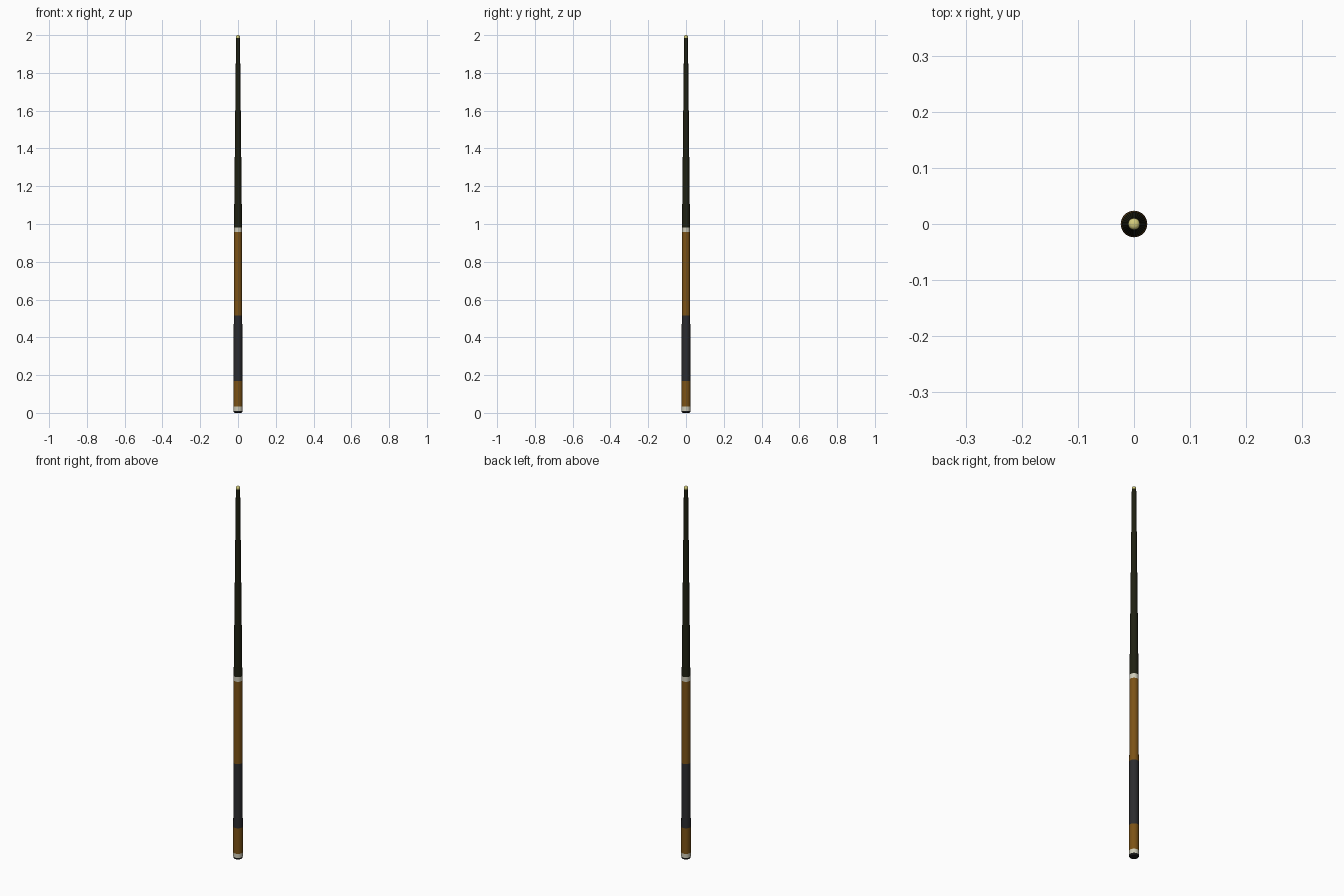
import bpy, bmesh, math

if "Cube" in bpy.data.objects:
    bpy.data.objects.remove(bpy.data.objects["Cube"])

SIDES = 32

def material(name, rgb):
    m = bpy.data.materials.new(name)
    m.diffuse_color = (*rgb, 1)
    m.use_nodes = True
    m.node_tree.nodes["Principled BSDF"].inputs["Base Color"].default_value = m.diffuse_color
    return m

def radius(z):
    # butt tapers gently, shaft tapers faster towards the tip
    if z < 0.98:
        return 0.0237 - (0.0237 - 0.0212) * z / 0.98
    return 0.0212 - (0.0212 - 0.0103) * (z - 0.98) / 1.02

def turned(name, profile, mat):
    # closed lathe part from (radius, height) points
    bm = bmesh.new()
    rings = [[bm.verts.new((r * math.cos(2 * math.pi * i / SIDES),
                            r * math.sin(2 * math.pi * i / SIDES), z))
              for i in range(SIDES)] for r, z in profile]
    for a, b in zip(rings, rings[1:]):
        for i in range(SIDES):
            j = (i + 1) % SIDES
            bm.faces.new((a[i], a[j], b[j], b[i]))
    bm.faces.new(rings[0][::-1])
    bm.faces.new(rings[-1])
    me = bpy.data.meshes.new(name)
    bm.to_mesh(me)
    bm.free()
    ob = bpy.data.objects.new(name, me)
    bpy.context.collection.objects.link(ob)
    me.materials.append(mat)
    bpy.context.view_layer.objects.active = ob
    ob.select_set(True)
    bpy.ops.object.shade_smooth_by_angle(angle=math.radians(35))
    ob.select_set(False)

black = material("rubber", (0.01, 0.01, 0.01))
white = material("ivory", (0.62, 0.6, 0.48))
wood = material("wood", (0.2, 0.085, 0.008))
wrap = material("wrap", (0.025, 0.025, 0.028))
dark = material("dark_shaft", (0.014, 0.015, 0.006))
yellow = material("yellow_tip", (0.65, 0.6, 0.2))

# straight tapered sections of the cue
for name, z0, z1, mat in [("butt_ring", 0.011, 0.033, white),
                          ("butt_wood", 0.033, 0.17, wood),
                          ("grip_wrap", 0.17, 0.515, wrap),
                          ("forearm", 0.515, 0.957, wood),
                          ("joint_collar", 0.957, 0.982, white),
                          ("shaft", 0.982, 1.985, dark)]:
    turned(name, [(radius(z0), z0), (radius(z1), z1)], mat)

# rounded bumper under the butt
turned("bumper", [(0.0165, 0), (0.0205, 0.0015), (0.0228, 0.005), (radius(0), 0.011)], black)

# slightly domed tip
turned("tip", [(radius(1.985), 1.985), (0.0103, 1.993), (0.0088, 1.997),
               (0.0055, 1.9993), (0.001, 2.0)], yellow)
